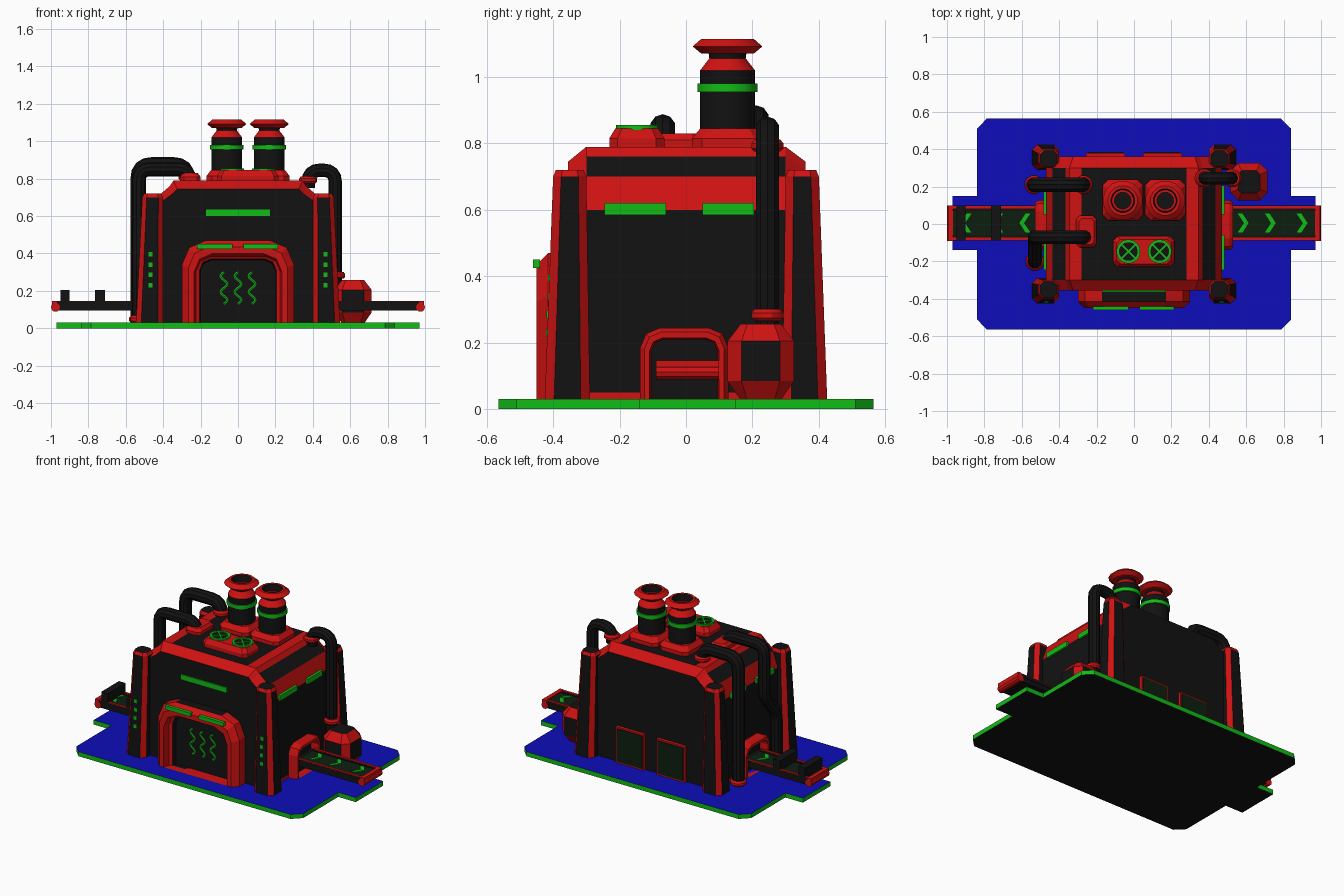
import bpy, bmesh, math
from mathutils import Vector, Matrix

if "Cube" in bpy.data.objects:
    bpy.data.objects.remove(bpy.data.objects["Cube"])

COLOURS = [("black", (.006, .006, .006)), ("red", (.62, .006, .006)), ("green", (.006, .5, .008)),
           ("blue", (.004, .004, .49)), ("dark_green", (.004, .013, .005))]
MATS = []
for n, c in COLOURS:
    m = bpy.data.materials.new(n)
    m.diffuse_color = (*c, 1)
    m.use_nodes = True
    m.node_tree.nodes["Principled BSDF"].inputs["Base Color"].default_value = m.diffuse_color
    MATS.append(m)
BLACK, RED, GREEN, BLUE, DARK = range(5)


def finish(name, bm, smooth=False):
    bmesh.ops.recalc_face_normals(bm, faces=bm.faces)
    me = bpy.data.meshes.new(name)
    bm.to_mesh(me)
    bm.free()
    for m in MATS:
        me.materials.append(m)
    if smooth:
        me.shade_smooth()
        me.set_sharp_from_angle(angle=math.radians(30))
    ob = bpy.data.objects.new(name, me)
    bpy.context.collection.objects.link(ob)
    return ob


def loft(name, loops, col, cap0=BLACK, cap1=BLACK, smooth=False):
    """Skin between closed loops; col(band, side) picks the colour."""
    bm = bmesh.new()
    vs = [[bm.verts.new(p) for p in l] for l in loops]
    n = len(loops[0])
    for b in range(len(vs) - 1):
        for i in range(n):
            j = (i + 1) % n
            f = bm.faces.new((vs[b][i], vs[b][j], vs[b + 1][j], vs[b + 1][i]))
            f.material_index = col(b, i)
    for l, c in ((vs[0], cap0), (vs[-1], cap1)):
        if c is not None:
            bm.faces.new(l).material_index = c
    return finish(name, bm, smooth)


def box(name, x, y, z, c, rot=0):
    ctr = Vector(((x[0] + x[1]) / 2, (y[0] + y[1]) / 2, (z[0] + z[1]) / 2))
    bm = bmesh.new()
    mat = (Matrix.Translation(ctr) @ Matrix.Rotation(rot, 4, 'Z')
           @ Matrix.Diagonal((x[1] - x[0], y[1] - y[0], z[1] - z[0], 1)))
    bmesh.ops.create_cube(bm, size=1, matrix=mat)
    for f in bm.faces:
        f.material_index = c
    return finish(name, bm)


def octa(cx, cy, hx, hy, c, z):
    pts = [(hx, c - hy), (hx, hy - c), (hx - c, hy), (c - hx, hy),
           (-hx, hy - c), (-hx, c - hy), (c - hx, -hy), (hx - c, -hy)]
    return [(cx + a, cy + b, z) for a, b in pts]


def lathe(name, cx, cy, prof, cols, cap1=BLACK, n=16):
    loops = [[(cx + r * math.cos(2 * math.pi * (i + .5) / n), cy + r * math.sin(2 * math.pi * (i + .5) / n), z)
              for i in range(n)] for r, z in prof]
    return loft(name, loops, lambda b, i: cols[b], BLACK, cap1, True)


def tube(name, pts, r, c, bend=0.0, res=3):
    """Round tube along a path with rounded corners."""
    p = [Vector(q) for q in pts]
    path = [p[0]]
    for a, b, d in zip(p, p[1:], p[2:]):
        if bend:
            s, e = b + (a - b).normalized() * bend, b + (d - b).normalized() * bend
            path += [s * (1 - t) ** 2 + b * 2 * t * (1 - t) + e * t * t for t in (0, .25, .5, .75, 1)]
        else:
            path.append(b)
    path.append(p[-1])
    cu = bpy.data.curves.new(name, 'CURVE')
    cu.dimensions = '3D'
    cu.bevel_depth, cu.bevel_resolution, cu.use_fill_caps = r, res, True
    sp = cu.splines.new('POLY')
    sp.points.add(len(path) - 1)
    for q, v in zip(sp.points, path):
        q.co = (*v, 1)
    cu.materials.append(MATS[c])
    ob = bpy.data.objects.new(name, cu)
    bpy.context.collection.objects.link(ob)
    bpy.ops.object.select_all(action='DESELECT')
    ob.select_set(True)
    bpy.context.view_layer.objects.active = ob
    bpy.ops.object.convert(target='MESH')
    bpy.ops.object.shade_smooth_by_angle(angle=math.radians(35))


def arch(name, place, steps, col):
    """Arched frame from (half width, height, corner, depth) steps."""
    loops = []
    for w, h, c, d in steps:
        k = c * .3
        right = [(w, .03), (w, h - c), (w - k, h - k), (w - c, h)]
        loops.append([place(x, d, z) for x, z in right + [(-x, z) for x, z in right[::-1]]])
    loft(name, loops, col)


# Ground plate
half = [(.97, -.14), (.97, .15), (.84, .15), (.84, .51), (.785, .565)]
outline = half + [(-x, y) for x, y in half[::-1]] + [(-.84, -.14), (-.84, -.51), (-.785, -.565),
                                                     (.785, -.565), (.84, -.51), (.84, -.14)]
loft("ground_plate", [[(x, y, z) for x, y in outline] for z in (0, .03)], lambda b, i: GREEN, BLACK, BLUE)

# Main building with stepped roof
full = [(.47, .03), (.47, .05), (.47, .60), (.435, .70), (.365, .76), (.345, .79), (.28, .79)]
inset = [(.47, .03), (.47, .05), (.47, .58), (.415, .67), (.35, .72), (.325, .745), (.28, .745)]
side_cols = [RED, BLACK, RED, BLACK, RED, RED, BLACK]


def wall_col(band, i):
    if i == 13:
        return BLACK
    k = min(i, 12 - i)
    return side_cols[k] if band == 1 or k < 2 else RED


loft("building", [[(x, y, z) for x, z in pr + [(-x, z) for x, z in pr[::-1]]]
                  for pr, y in ((inset, -.355), (full, -.30), (full, .30), (inset, .36))], wall_col)

# Corner pillars
for sx in (-1, 1):
    for sy in (-1, 1):
        loft("corner_pillar", [octa(sx * .473, sy * .357, .072, .068, .028, .03),
                               octa(sx * .457, sy * .35, .055, .05, .024, .70),
                               octa(sx * .457, sy * .35, .045, .042, .02, .72)],
             lambda b, i: RED if i % 2 or b else BLACK)
    for z in (.23, .285, .34, .395):
        y = -.425 + (z - .03) * .037
        box("pillar_light", (sx * .468 - .011, sx * .468 + .011), (y - .004, y + .008), (z - .012, z + .012), GREEN)
    # Side wall lights
    for y in ((-.245, -.06), (.05, .205)):
        box("wall_light", (sx * .475 - .008, sx * .475 + .008), y, (.585, .62), GREEN)

# Front furnace door
arch("front_door", lambda x, d, z: (x, -d, z),
     [(.30, .47, .13, .35), (.30, .47, .13, .415), (.265, .435, .11, .45), (.235, .40, .10, .45),
      (.225, .385, .08, .41), (.205, .37, .06, .40), (.20, .365, .06, .37)],
     lambda b, i: BLACK if b == 5 or (b == 0 and i == 3) else RED)
for x in ((-.22, -.03), (.03, .215)):
    box("door_light", x, (-.46, -.44), (.425, .45), GREEN)
for cx in (-.075, 0, .075):
    tube("heat_mark", [(cx + .018 * math.sin(t * math.pi / 4), -.372, .13 + t * .0106) for t in range(17)],
         .007, GREEN, res=1)
box("front_light", (-.17, .17), (-.363, -.35), (.60, .635), GREEN)

# Rear shutters
for s in (-1, 1):
    box("shutter_frame", (s * .152 - .105, s * .152 + .105), (.35, .38), (.03, .27), RED)
    box("shutter_panel", (s * .152 - .095, s * .152 + .095), (.375, .384), (.04, .26), DARK)

# Side doorways with conveyors
for s in (-1, 1):
    arch("side_doorway", lambda x, d, z: (s * d, x - .005, z),
         [(.133, .245, .06, .46), (.133, .245, .06, .51), (.12, .232, .05, .53), (.105, .215, .04, .53),
          (.10, .21, .035, .475)], lambda b, i: RED)

    def X(a, b):
        return tuple(sorted((s * a, s * b)))
    box("conveyor_bed", X(.47, .985), (-.085, .095), (.095, .135), BLACK)
    box("conveyor_belt", X(.50, .97), (-.06, .07), (.13, .139), DARK)
    for y in (-.088, .08):
        box("conveyor_rail", X(.50, .985), (y, y + .018), (.125, .142), BLACK)
        box("conveyor_rail_trim", X(.50, .985), (y + .001, y + .017), (.142, .147), RED)
    tube("conveyor_roller", [(s * .976, -.09, .112), (s * .976, .10, .112)], .024, RED)
    box("conveyor_lip", X(.968, .995), (-.09, .10), (.125, .147), RED)
    for x in (.555, .70, .87):
        for q in (-1, 1):
            bm = bmesh.new()
            f = [(x, .05), (x + .025, .05), (x + .058, 0), (x + .033, 0)]
            bm.faces.new([bm.verts.new((s * a, .005 + q * b, .142)) for a, b in f]).material_index = GREEN
            if f and s * q < 0:
                bmesh.ops.reverse_faces(bm, faces=bm.faces)
            me = bpy.data.meshes.new("belt_arrow")
            bmesh.ops.solidify(bm, geom=bm.faces[:], thickness=.004)
            bm.faces.ensure_lookup_table()
            for face in bm.faces:
                face.material_index = GREEN
            bpy.data.meshes.remove(me)
            finish("belt_arrow", bm)
for x in ((-.95, -.90), (-.765, -.712)):
    box("conveyor_gate", x, (-.088, .098), (.13, .205), BLACK)

# Chimneys
for cx in (-.06, .167):
    loft("chimney_plinth", [octa(cx, .128, .108, .11, .03, .785), octa(cx, .128, .108, .11, .03, .815),
                            octa(cx, .128, .085, .085, .025, .845)], lambda b, i: RED, RED, RED)
    lathe("chimney", cx, .125,
          [(.084, .79), (.084, .955), (.092, .955), (.092, .98), (.084, .98), (.084, 1.02), (.045, 1.07),
           (.08, 1.07), (.107, 1.092), (.08, 1.115), (.064, 1.115), (.055, 1.05)],
          [BLACK, GREEN, GREEN, GREEN, BLACK, RED, RED, RED, RED, RED, BLACK])

# Roof fans
loft("fan_housing", [octa(.052, -.148, .165, .083, .025, .785), octa(.052, -.148, .165, .083, .025, .815),
                     octa(.052, -.148, .145, .065, .02, .845)], lambda b, i: RED, RED, RED)
for cx in (-.03, .137):
    lathe("fan_ring", cx, -.147, [(.064, .84), (.064, .855), (.05, .855), (.05, .848)],
          [GREEN, GREEN, GREEN], n=20)
    for a in (1, -1):
        box("fan_blade", (cx - .052, cx + .052), (-.152, -.142), (.846, .853), GREEN, a * math.pi / 4)

# Tank beside the right doorway
loft("tank", [octa(.615, .225, .062, .062, .02, .03), octa(.615, .225, .1, .1, .042, .085),
              octa(.615, .225, .1, .1, .042, .205), octa(.615, .225, .06, .06, .02, .257)],
     lambda b, i: BLACK if b == 1 and i % 2 == 0 else RED)


# Pipes and their collars
def collar(x, y, z, r=.05):
    lathe("pipe_collar", x, y, [(r * .8, z), (r, z + .01), (r, z + .025), (r * .8, z + .037)], [RED] * 3, RED, 12)


tube("rear_left_pipe", [(-.27, .21, .78), (-.27, .21, .875), (-.535, .21, .875), (-.535, .21, .03)], .04, BLACK, .075)
tube("front_left_pipe", [(-.26, -.07, .78), (-.26, -.07, .85), (-.53, -.07, .85), (-.53, -.07, .5),
                         (-.53, -.20, .36), (-.53, -.20, .03)], .038, BLACK, .06)
tube("right_pipe", [(.375, .245, .75), (.375, .245, .845), (.52, .245, .845), (.52, .245, .2)], .036, BLACK, .065)
loft("pipe_plinth", [octa(-.255, -.04, .055, .085, .02, .785), octa(-.255, -.04, .055, .085, .02, .81),
                     octa(-.255, -.04, .04, .07, .015, .83)], lambda b, i: RED, RED, RED)
for x, y, z in ((-.27, .21, .79), (-.535, .21, .03), (-.53, -.20, .03), (.375, .245, .775), (.525, .245, .265)):
    collar(x, y, z)
